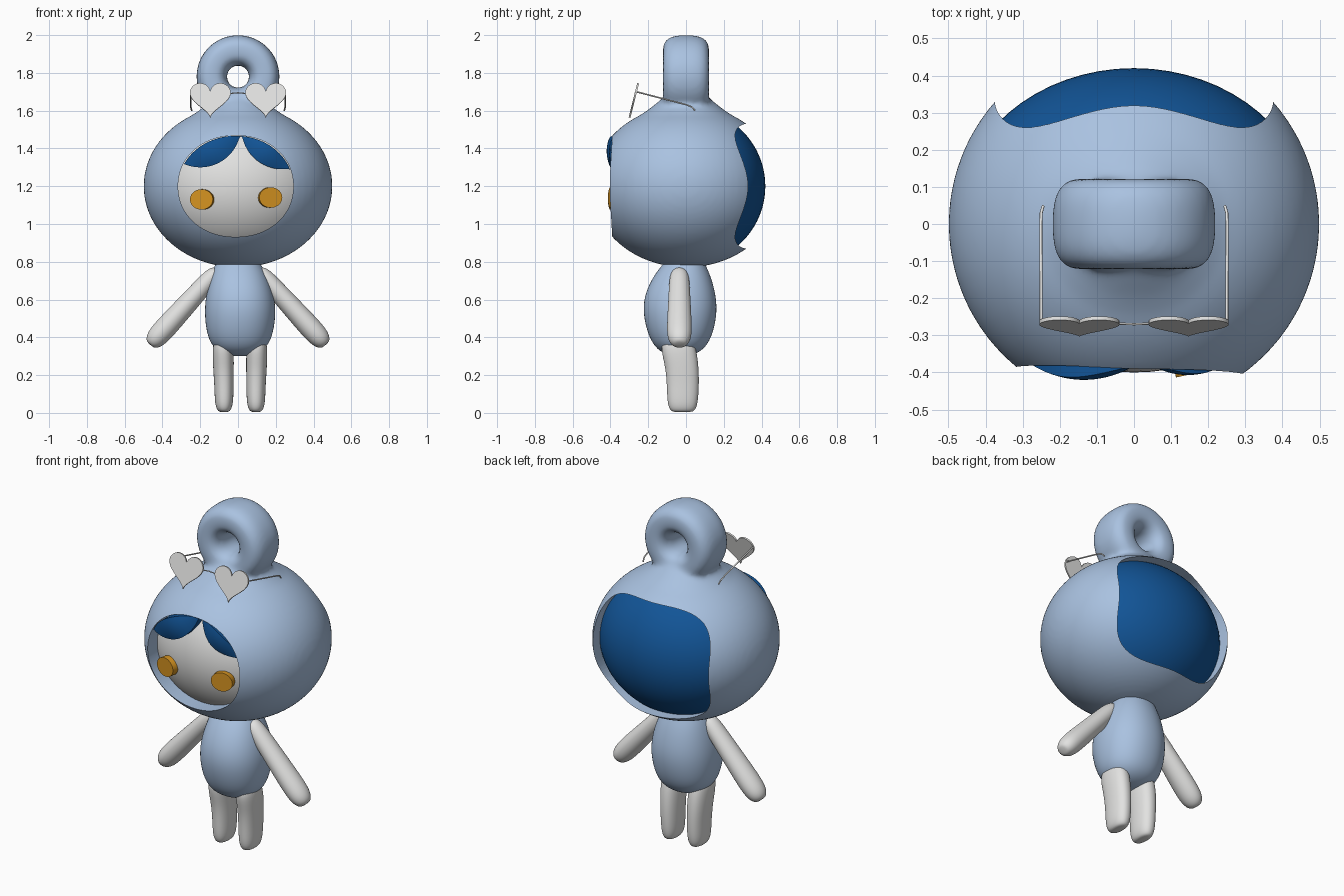
import bpy, bmesh
from math import sin, cos, pi, sqrt, radians, atan2
from mathutils import Matrix, Vector

if "Cube" in bpy.data.objects:
    bpy.data.objects.remove(bpy.data.objects["Cube"])


def material(name, rgb):
    m = bpy.data.materials.new(name)
    m.use_nodes = True
    m.diffuse_color = (*rgb, 1)
    m.node_tree.nodes["Principled BSDF"].inputs["Base Color"].default_value = (*rgb, 1)
    return m


SKY = material("light blue", (0.40, 0.54, 0.75))
WHITE = material("soft white", (0.76, 0.76, 0.75))
BLUE = material("deep blue", (0.006, 0.09, 0.31))
ORANGE = material("orange", (0.66, 0.29, 0.015))


def make(name, bm, *mats):
    bmesh.ops.recalc_face_normals(bm, faces=bm.faces)
    me = bpy.data.meshes.new(name)
    bm.to_mesh(me)
    bm.free()
    ob = bpy.data.objects.new(name, me)
    bpy.context.collection.objects.link(ob)
    for m in mats:
        me.materials.append(m)
    return ob


def bake(ob):
    """Apply all modifiers."""
    dg = bpy.context.evaluated_depsgraph_get()
    me = bpy.data.meshes.new_from_object(ob.evaluated_get(dg))
    ob.modifiers.clear()
    ob.data = me


def smooth(ob, angle=40):
    bpy.ops.object.select_all(action='DESELECT')
    ob.select_set(True)
    bpy.context.view_layer.objects.active = ob
    bpy.ops.object.shade_smooth_by_angle(angle=radians(angle))


def superellipse(a, b, n, count):
    pts = []
    for i in range(count):
        c, s = cos(2 * pi * i / count), sin(2 * pi * i / count)
        r = (abs(c) ** n + abs(s) ** n) ** (-1 / n)
        pts.append((a * r * c, b * r * s))
    return pts


def skin(bm, rings, closed=False):
    """Bridge rings of equal point counts; cap the ends unless closed."""
    vs = [[bm.verts.new(p) for p in ring] for ring in rings]
    n = len(vs[0])
    for a, b in zip(vs, vs[1:] + vs[:1] if closed else vs[1:]):
        for i in range(n):
            bm.faces.new((a[i], a[(i + 1) % n], b[(i + 1) % n], b[i]))
    if not closed:
        bm.faces.new(vs[0])
        bm.faces.new(vs[-1])


def loft(name, sections, mat, power=2.0):
    """Soft body from (x, y, z, half width, half depth) sections."""
    bm = bmesh.new()
    skin(bm, [[(x + u, y + v, z) for u, v in superellipse(a, b, power, 24)]
              for x, y, z, a, b in sections])
    ob = make(name, bm, mat)
    ob.modifiers.new("round", 'SUBSURF').levels = 2
    bake(ob)
    return ob


def prism(name, outline, y0, y1, mat=None):
    bm = bmesh.new()
    skin(bm, [[(x, y, z) for x, z in outline] for y in (y0, y1)])
    return make(name, bm, *([mat] if mat else []))


def ellipsoid(bm, centre, radii):
    mat = Matrix.Translation(centre) @ Matrix.Diagonal((*radii, 1))
    bmesh.ops.create_uvsphere(bm, u_segments=64, v_segments=40, radius=1, matrix=mat)


# Hood: ball, tapered crown and hanging loop fused into one skin
bm = bmesh.new()
ellipsoid(bm, (0, 0, 1.2), (0.5, 0.5, 0.43))
crown = [(0.26, 1.565), (0.2, 1.605), (0.15, 1.645), (0.1, 1.685), (0.04, 1.70)]
skin(bm, [[(r * cos(k * pi / 24), r * sin(k * pi / 24), z) for k in range(48)]
          for r, z in [(0.26, 1.4)] + crown])
section = superellipse(0.08, 0.122, 2.8, 32)
skin(bm, [[((0.14 + u) * cos(k * pi / 32), v, 1.78 + (0.14 + u) * sin(k * pi / 32))
           for u, v in section] for k in range(64)], closed=True)
hood = make("hood", bm, SKY)
rm = hood.modifiers.new("fuse", 'REMESH')
rm.mode, rm.voxel_size = 'VOXEL', 0.013
sm = hood.modifiers.new("soften", 'SMOOTH')
sm.factor, sm.iterations = 0.5, 14
bake(hood)

# Face opening and back panel opening
FX, FZ, FA, FB = -0.012, 1.2, 0.305, 0.268
face_hole = prism("face_cutter", [(FX + u, FZ + v) for u, v in
                                  superellipse(FA, FB, 2.1, 96)], -1, -0.2)
back_hole = prism("back_cutter", [(u, 1.2 + v) for u, v in
                                  superellipse(0.375, 0.33, 3.0, 96)], 0.12, 1)
for cutter in (face_hole, back_hole):
    cutter.hide_render = True
    b = hood.modifiers.new("cut", 'BOOLEAN')
    b.operation, b.solver, b.object = 'DIFFERENCE', 'EXACT', cutter
bake(hood)
for cutter in (face_hole, back_hole):
    bpy.data.objects.remove(cutter)
hood.data.materials.clear()
hood.data.materials.append(SKY)
for p in hood.data.polygons:
    p.material_index = 0
smooth(hood)

# Inner head: white face in front, blue hair behind
bm = bmesh.new()
ellipsoid(bm, (0, 0.01, 1.2), (0.478, 0.41, 0.412))
for f in bm.faces:
    f.material_index = 1 if f.calc_center_median().y > 0.01 else 0
smooth(make("inner_head", bm, WHITE, BLUE))


# Fringe: two lobes hanging from the rim of the face opening
def fringe(name, x0, x1, cx, cz, r, front):
    bm = bmesh.new()
    grid, nx, nz = [], 32, 10
    for i in range(nx + 1):
        x = x0 + (x1 - x0) * i / nx
        top = FZ + FB * sqrt(max(0, 1 - ((x - FX) / FA) ** 2)) - 0.001
        low = min(cz - sqrt(max(0, r * r - (x - cx) ** 2)), top - 0.002)
        col = []
        for j in range(nz + 1):
            z = low + (top - low) * j / nz
            bulge = (1 - ((z - 1.385) / 0.13) ** 2) * (1 - (2 * i / nx - 1) ** 2)
            col.append(bm.verts.new((x, -front - 0.045 * max(0, bulge), z)))
        grid.append(col)
    for a, b in zip(grid, grid[1:]):
        for j in range(nz):
            bm.faces.new((a[j], b[j], b[j + 1], a[j + 1]))
    # thicken back into the head
    ext = bmesh.ops.extrude_face_region(bm, geom=bm.faces[:], use_keep_orig=True)
    for v in ext["geom"]:
        if isinstance(v, bmesh.types.BMVert):
            v.co.y = -0.27
    smooth(make(name, bm, BLUE))


fringe("fringe_right", -0.285, 0.015, -0.2, 1.515, 0.215, 0.375)
fringe("fringe_left", 0.015, 0.275, 0.235, 1.508, 0.218, 0.362)

# Cheeks
for side, x, z in (("right", -0.19, 1.13), ("left", 0.17, 1.14)):
    turn = 1 if x > 0 else -1
    bm = bmesh.new()
    bmesh.ops.create_cone(
        bm, cap_ends=True, segments=40, radius1=1, radius2=1, depth=1,
        matrix=Matrix.Translation((x, -0.383, z)) @ Matrix.Rotation(radians(12 * turn), 4, 'Z')
        @ Matrix.Rotation(pi / 2, 4, 'X') @ Matrix.Diagonal((0.062, 0.054, 0.036, 1)))
    smooth(make("cheek_" + side, bm, ORANGE))

# Torso
smooth(loft("torso", [(0.01, -0.03, 0.30, 0.03, 0.03), (0.01, -0.03, 0.31, 0.08, 0.08),
                      (0.01, -0.03, 0.345, 0.145, 0.135), (0.01, -0.03, 0.42, 0.178, 0.175),
                      (0.012, -0.032, 0.54, 0.192, 0.20), (0.01, -0.03, 0.64, 0.178, 0.186),
                      (0.005, -0.02, 0.73, 0.15, 0.15), (0, -0.01, 0.79, 0.12, 0.11),
                      (0, 0, 0.83, 0.09, 0.09)], SKY, 2.2), 60)

# Arms: one tapered limb, mirrored
for side, s in (("left", 1), ("right", -1)):
    arm = loft("arm_" + side, [(0, 0, z, a, a * 1.12) for z, a in (
        (-0.06, 0.02), (-0.05, 0.038), (-0.015, 0.056), (0.06, 0.06), (0.2, 0.055),
        (0.35, 0.05), (0.43, 0.046), (0.465, 0.033), (0.475, 0.015))], WHITE)
    hand, shoulder = Vector((s * 0.425, -0.035, 0.405)), Vector((s * 0.135, -0.035, 0.725))
    d = shoulder - hand
    arm.data.transform(Matrix.Translation(hand) @ Matrix.Rotation(atan2(d.x, d.z), 4, 'Y'))
    smooth(arm, 60)

# Legs
for side, x in (("left", 0.095), ("right", -0.074)):
    out = 1 if x > 0 else -1
    smooth(loft("leg_" + side, [(x + out * dx, y, z, a, b) for dx, y, z, a, b in (
        (0, -0.018, 0.004, 0.02, 0.045), (0, -0.018, 0.012, 0.036, 0.066),
        (0, -0.018, 0.05, 0.049, 0.081), (0, -0.016, 0.14, 0.051, 0.085),
        (0.003, -0.02, 0.24, 0.055, 0.088), (0.005, -0.04, 0.34, 0.057, 0.095),
        (0.005, -0.045, 0.40, 0.045, 0.075))], WHITE, 2.3), 60)

# Heart glasses: lenses tilted back
tilt = Matrix.Translation((0, -0.276, 1.655)) @ Matrix.Rotation(radians(-14), 4, 'X')
for side, x in (("left", 0.147), ("right", -0.147)):
    heart = []
    for k in range(64):
        t = 2 * pi * k / 64
        heart.append((x + 0.108 * sin(t) ** 3, 0.0065 * (
            13 * cos(t) - 5 * cos(2 * t) - 2 * cos(3 * t) - cos(4 * t)) + 0.015))
    lens = prism("lens_" + side, heart, -0.005, 0.005, WHITE)
    lens.data.transform(tilt)
    smooth(lens)


def wire(name, pts, radius):
    cu = bpy.data.curves.new(name, 'CURVE')
    cu.dimensions, cu.bevel_depth, cu.bevel_resolution = '3D', radius, 2
    cu.use_fill_caps = True
    sp = cu.splines.new('POLY')
    sp.points.add(len(pts) - 1)
    for p, co in zip(sp.points, pts):
        p.co = (*co, 1)
    cu.materials.append(WHITE)
    bpy.context.collection.objects.link(bpy.data.objects.new(name, cu))


wire("glasses_bridge", [(-0.05, -0.268, 1.69), (0, -0.27, 1.695), (0.05, -0.268, 1.69)], 0.003)
for side, s in (("left", 1), ("right", -1)):
    wire("glasses_arm_" + side, [(s * 0.25, -0.262, 1.70), (s * 0.251, 0, 1.632),
                                 (s * 0.25, 0.03, 1.62), (s * 0.245, 0.048, 1.60)], 0.004)
